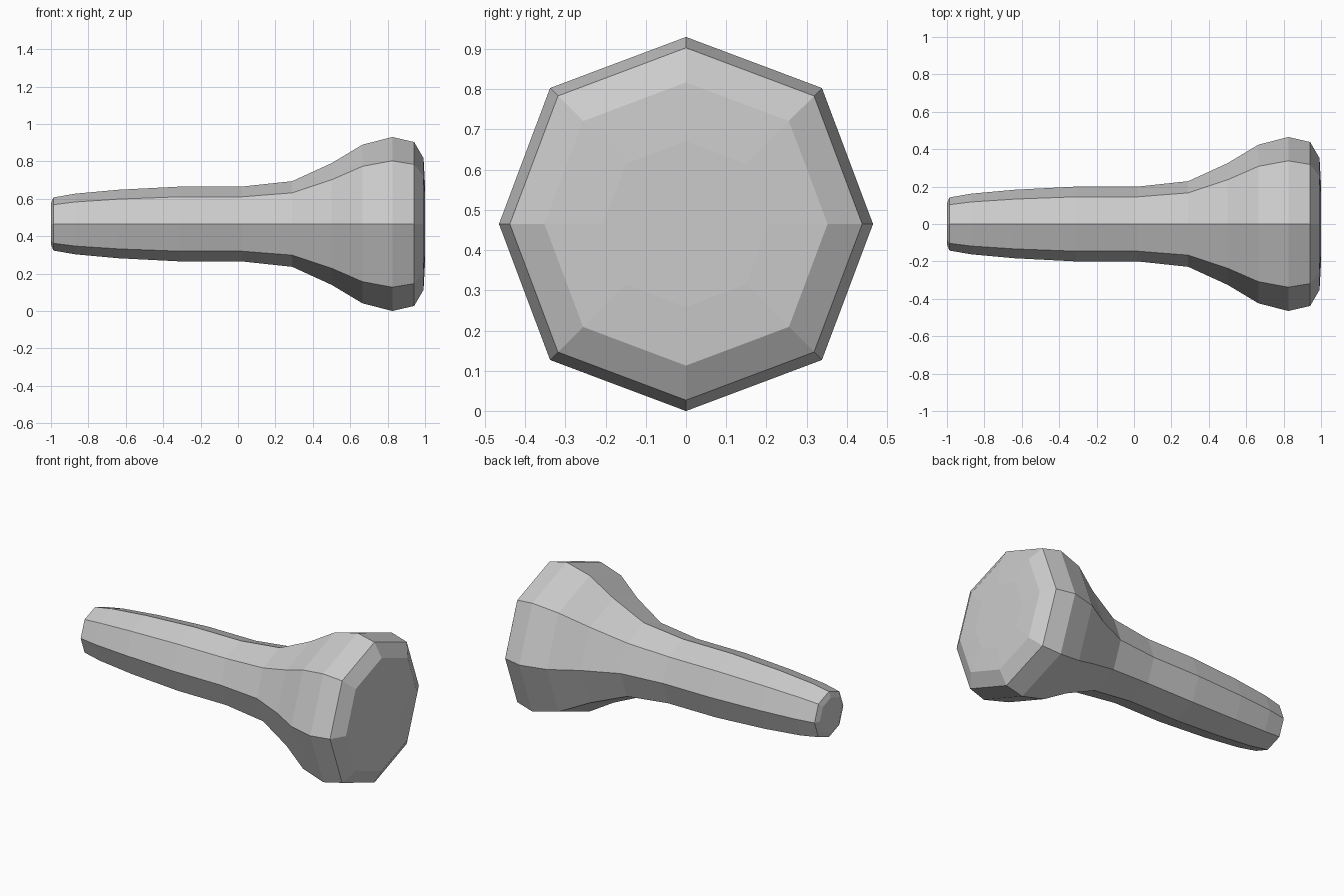
import bpy, bmesh, math

if "Cube" in bpy.data.objects:
    bpy.data.objects.remove(bpy.data.objects["Cube"])

# Profile along x: (position, radius)
PROFILE = [(-1.0, 0.108), (-0.987, 0.142), (-0.87, 0.162), (-0.64, 0.183),
           (-0.31, 0.2), (0.02, 0.2), (0.29, 0.229), (0.5, 0.325),
           (0.665, 0.424), (0.825, 0.465), (0.942, 0.438), (0.992, 0.352),
           (1.0, 0.206)]
SIDES = 8
CENTRE_Z = 0.465
DIAGONAL = 1.028  # diagonal corners sit slightly further out

bm = bmesh.new()


def ring(x, r):
    verts = []
    for i in range(SIDES):
        a = 2 * math.pi * i / SIDES
        k = r * (DIAGONAL if i % 2 else 1.0)
        verts.append(bm.verts.new((x, k * math.cos(a), CENTRE_Z + k * math.sin(a))))
    return verts


# Eight-sided tapered handle flaring into the head
rings = [ring(x, r) for x, r in PROFILE]
for a, b in zip(rings, rings[1:]):
    for i in range(SIDES):
        j = (i + 1) % SIDES
        bm.faces.new((a[i], a[j], b[j], b[i]))

# End caps
bm.faces.new(rings[0])
bm.faces.new(rings[-1])
bmesh.ops.recalc_face_normals(bm, faces=bm.faces)

mesh = bpy.data.meshes.new("flared_handle")
bm.to_mesh(mesh)
bm.free()
bpy.context.collection.objects.link(bpy.data.objects.new("flared_handle", mesh))
